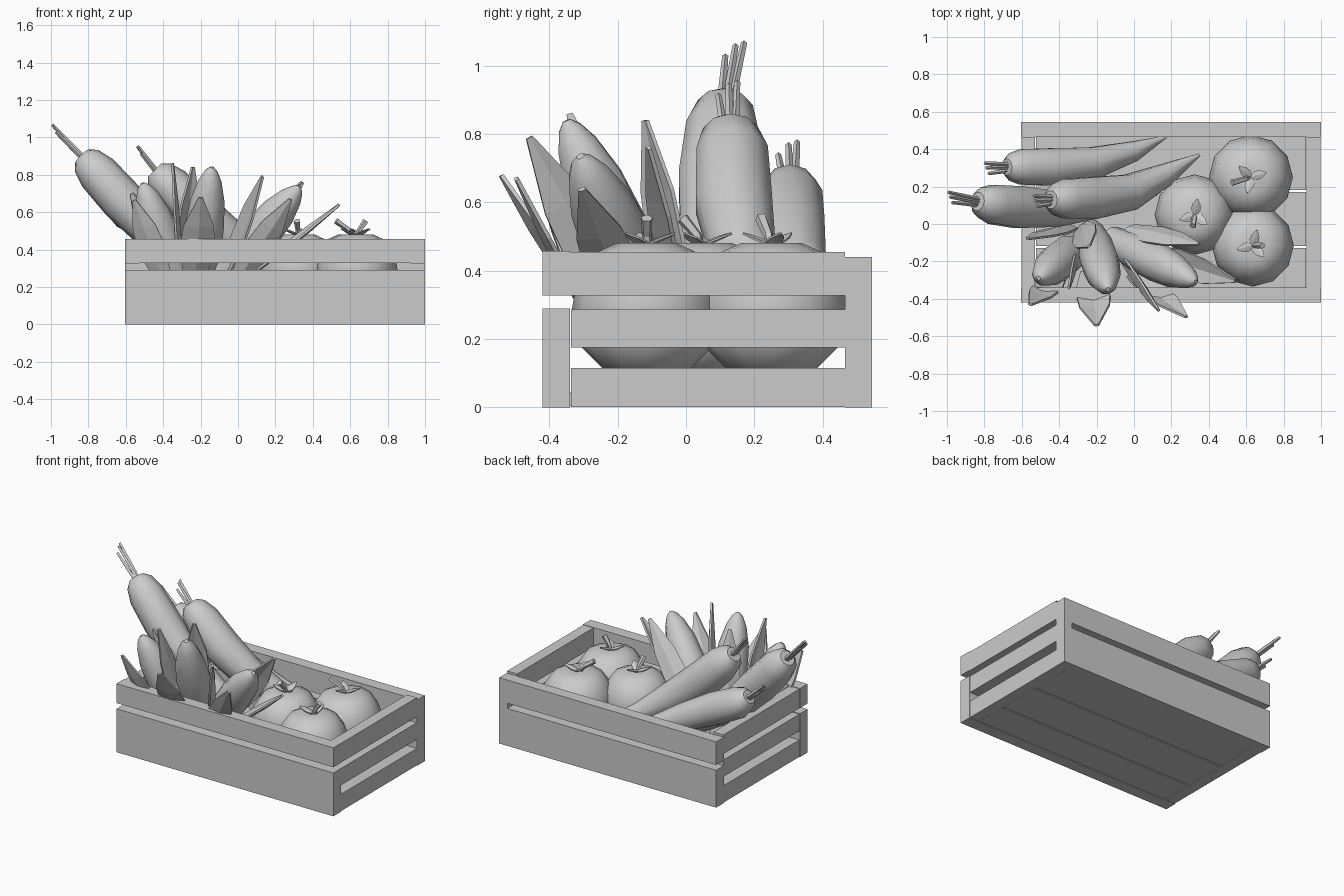
import bpy, bmesh, math
from mathutils import Vector

if "Cube" in bpy.data.objects:
    bpy.data.objects.remove(bpy.data.objects["Cube"])


def add_mesh(name, verts, faces, smooth=False):
    me = bpy.data.meshes.new(name)
    me.from_pydata([tuple(v) for v in verts], [], faces)
    bm = bmesh.new()
    bm.from_mesh(me)
    bmesh.ops.recalc_face_normals(bm, faces=bm.faces)
    bm.to_mesh(me)
    bm.free()
    ob = bpy.data.objects.new(name, me)
    bpy.context.collection.objects.link(ob)
    if smooth:
        bpy.ops.object.select_all(action='DESELECT')
        ob.select_set(True)
        bpy.context.view_layer.objects.active = ob
        bpy.ops.object.shade_smooth_by_angle(angle=math.radians(40))
    return ob


def board(name, x0, x1, y0, y1, z0, z1):
    v = [(x, y, z) for x in (x0, x1) for y in (y0, y1) for z in (z0, z1)]
    f = [(0, 1, 3, 2), (4, 6, 7, 5), (0, 4, 5, 1), (2, 3, 7, 6), (0, 2, 6, 4), (1, 5, 7, 3)]
    return add_mesh(name, v, f)


def tube(name, pts, radii, n=10, smooth=True):
    """Closed round body swept along points with one radius per point."""
    pts = [Vector(p) for p in pts]
    verts, faces = [], []
    for i, (p, r) in enumerate(zip(pts, radii)):
        t = (pts[min(i + 1, len(pts) - 1)] - pts[max(i - 1, 0)]).normalized()
        ref = Vector((0, 1, 0)) if abs(t.y) < 0.9 else Vector((1, 0, 0))
        u = t.cross(ref).normalized()
        w = t.cross(u)
        for k in range(n):
            a = math.tau * k / n
            verts.append(p + r * (math.cos(a) * u + math.sin(a) * w))
    for i in range(len(pts) - 1):
        for k in range(n):
            a, b = i * n + k, i * n + (k + 1) % n
            faces.append((a, b, b + n, a + n))
    faces += [tuple(range(n)), tuple(range(len(verts) - n, len(verts)))]
    return add_mesh(name, verts, faces, smooth)


def blade(name, base, tip, width, face, thick=0.012):
    """Pointed leaf from base to tip, cupped, facing along 'face'."""
    b, t, f = Vector(base), Vector(tip), Vector(face)
    d = t - b
    side = d.cross(f).normalized() * width / 2
    nrm = side.cross(d).normalized()
    rows = [(0, 0.6), (0.35, 1.0), (0.65, 0.85), (1, 0.12)]
    verts, faces = [], []
    for s, w in rows:
        c = b + d * s
        verts += [c - side * w, c + nrm * width * 0.12 * w, c + side * w]
    for i in range(len(rows) - 1):
        for k in range(2):
            a = i * 3 + k
            faces.append((a, a + 1, a + 4, a + 3))
    ob = add_mesh(name, verts, faces)
    m = ob.modifiers.new("thickness", 'SOLIDIFY')
    m.thickness = thick
    m.offset = 0
    return ob


# Crate: front, back, ends and floor
X0, X1, Y0, Y1, T = -0.605, 1.0, -0.42, 0.545, 0.08
board("front_board_low", X0, X1, Y0, Y0 + T, 0, 0.29)
board("front_board_top", X0, X1, Y0, Y0 + T, 0.328, 0.458)
board("back_board_low", X0, X1, Y1 - T, Y1, 0, 0.25)
board("back_board_top", X0, X1, Y1 - T, Y1, 0.285, 0.44)
board("back_corner_block", X1 - 0.06, X1, Y1 - T, Y1, 0.25, 0.285)
for side, xa in (("left", X0), ("right", X1 - T)):
    for i, (z0, z1) in enumerate(((0.002, 0.115), (0.175, 0.287), (0.327, 0.455))):
        y0 = Y0 if i == 2 else Y0 + T
        inset = 0.003
        board(f"{side}_end_board_{i}", xa + inset, xa + T - inset, y0 + inset, Y1 - T, z0, z1)
for i, (ya, yb) in enumerate(((Y0 + T, -0.127), (-0.118, 0.172), (0.181, Y1 - T))):
    board(f"floor_board_{i}", X0 + T, X1 - T, ya, yb, 0.004, 0.045)

# Tomatoes with stem and leaves
profile = [(0.15, -0.97), (0.55, -0.85), (0.87, -0.5), (1.0, 0.0), (0.93, 0.45),
           (0.7, 0.83), (0.4, 0.98), (0.18, 0.95), (0.03, 0.85)]
for i, (x, y, r, sx, sy) in enumerate(((0.325, 0.05, 0.215, -0.01, -0.06),
                                       (0.625, 0.25, 0.225, -0.1, -0.03),
                                       (0.635, -0.115, 0.22, 0.05, 0.0))):
    zc, rz = 0.28, 0.205
    tube(f"tomato_{i}", [(x, y, zc + rz * h) for _, h in profile],
         [r * q for q, _ in profile], 12)
    top = Vector((x, y, zc + rz * 0.85))
    tube(f"tomato_stem_{i}", [top, top + Vector((sx * 0.3, sy * 0.3, 0.05)),
         top + Vector((sx, sy, 0.10))], [0.014, 0.014, 0.018], 5, False)
    for k in range(3):
        a = math.tau * k / 3 + 1.4 + i
        d = Vector((math.cos(a), math.sin(a), 0))
        blade(f"tomato_leaf_{i}_{k}", top + Vector((0, 0, 0.02)),
              top + d * 0.085 + Vector((0, 0, 0.055)), 0.05, (0, 0, 1), 0.006)

# Carrots with tufts of cut greens
carrots = [
    ([(-0.835, 0.12, 0.90), (-0.81, 0.115, 0.875), (-0.75, 0.105, 0.81), (-0.62, 0.09, 0.665),
      (-0.42, 0.08, 0.46), (-0.15, 0.10, 0.27), (0.12, 0.16, 0.13)], (-0.985, 0.145, 1.06)),
    ([(-0.68, 0.305, 0.67), (-0.655, 0.305, 0.65), (-0.60, 0.305, 0.61), (-0.44, 0.305, 0.53),
      (-0.22, 0.325, 0.42), (0.0, 0.39, 0.32), (0.17, 0.465, 0.26)], (-0.79, 0.30, 0.77)),
    ([(-0.445, 0.13, 0.825), (-0.42, 0.13, 0.80), (-0.36, 0.135, 0.74), (-0.22, 0.14, 0.60),
      (-0.02, 0.17, 0.44), (0.17, 0.265, 0.32), (0.35, 0.37, 0.26)], (-0.53, 0.125, 0.945)),
]
for i, (pts, tuft) in enumerate(carrots):
    s = 0.9 if i == 1 else 1.0
    tube(f"carrot_{i}", pts, [q * s for q in (0.05, 0.085, 0.11, 0.117, 0.1, 0.062, 0.008)], 10)
    root = Vector(pts[1])
    tip = Vector(tuft)
    for k, (a, b, c) in enumerate(((0, 0, 0), (0.012, -0.03, -0.03), (-0.008, 0.025, 0.008),
                                   (0.03, 0.012, -0.05))):
        off = Vector((a, b, c))
        tube(f"carrot_green_{i}_{k}", [root + off * 0.5, tip + off], [0.014, 0.009], 4, False)

# Corn cobs: bodies leaning outward from a shared bundle
shape = [(0, 0.07), (0.3, 0.1), (0.55, 0.105), (0.75, 0.092), (0.9, 0.062), (0.97, 0.035), (1, 0.012)]
for i, (b, t) in enumerate((((-0.28, -0.10, 0.10), (-0.51, -0.29, 0.755)),
                            ((-0.23, -0.04, 0.12), (-0.14, -0.35, 0.84)),
                            ((-0.12, -0.08, 0.20), (0.33, -0.31, 0.735)))):
    b, t = Vector(b), Vector(t)
    tube(f"corn_cob_{i}", [b.lerp(t, s) for s, _ in shape], [r for _, r in shape], 10)

# Husk leaves: base, tip, width, facing direction
husks = [
    ((-0.40, -0.27, 0.25), (-0.555, -0.43, 0.665), 0.15, (-0.3, -1, 0)),
    ((-0.34, -0.02, 0.25), (-0.57, -0.08, 0.70), 0.15, (0.1, 1, 0)),
    ((-0.31, -0.16, 0.25), (-0.35, -0.34, 0.86), 0.13, (1, -0.1, 0)),
    ((-0.23, -0.25, 0.25), (-0.20, -0.54, 0.68), 0.19, (0.1, -1, 0.3)),
    ((-0.28, -0.02, 0.25), (-0.24, -0.12, 0.84), 0.16, (-0.7, 0.8, 0)),
    ((-0.08, -0.17, 0.25), (0.13, -0.46, 0.79), 0.16, (1, 0.4, 0)),
    ((0.0, -0.27, 0.25), (0.28, -0.495, 0.67), 0.15, (0.3, -1, 0)),
    ((0.06, -0.16, 0.27), (0.54, -0.305, 0.64), 0.16, (0.7, 0.1, -0.7)),
    ((-0.03, -0.03, 0.27), (0.345, -0.11, 0.76), 0.15, (-0.3, 0.8, 0.4)),
]
for i, (b, t, w, f) in enumerate(husks):
    blade(f"corn_husk_{i}", b, t, w, f)
